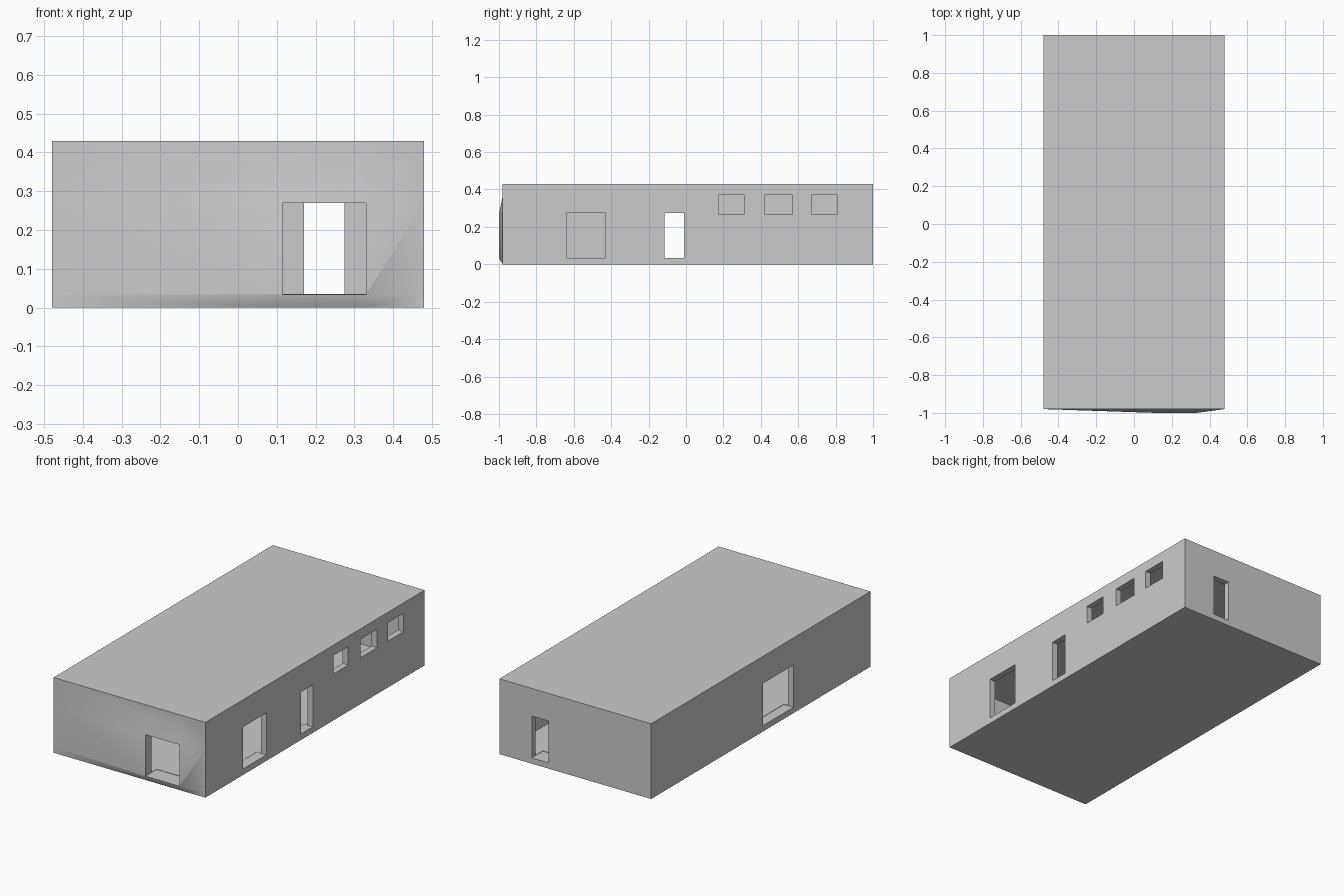
import bpy, bmesh, math
from mathutils import Vector

if "Cube" in bpy.data.objects:
    bpy.data.objects.remove(bpy.data.objects["Cube"])

X0, X1, Y0, Y1, H = -0.48, 0.48, -0.98, 1.0, 0.43
T, FLOOR = 0.035, 0.035          # wall and floor thickness


def box(name, lo, hi):
    bm = bmesh.new()
    bmesh.ops.create_cube(bm, size=1)
    for v in bm.verts:
        v.co = Vector([lo[i] if v.co[i] < 0 else hi[i] for i in range(3)])
    me = bpy.data.meshes.new(name)
    bm.to_mesh(me)
    bm.free()
    ob = bpy.data.objects.new(name, me)
    bpy.context.collection.objects.link(ob)
    return ob


# Building block, with the front face pulled out around its doorway
house = box("building_shell", (X0, Y0, 0), (X1, Y1, H))
bm = bmesh.new()
bm.from_mesh(house.data)
cuts = [((x, 0, 0), (1, 0, 0)) for x in (0.115, 0.33)]
cuts += [((0, 0, z), (0, 0, 1)) for z in (0.033, 0.27, 0.365)]
for co, no in cuts:
    bmesh.ops.bisect_plane(bm, geom=bm.verts[:] + bm.edges[:] + bm.faces[:],
                           plane_co=co, plane_no=no)
for v in bm.verts:
    if v.co.y < Y0 + 0.001 and abs(v.co.x) < 0.47 and 0.02 < v.co.z < 0.3:
        v.co.y = -1.0
bmesh.ops.triangulate(bm, faces=[f for f in bm.faces if f.calc_center_median().y < Y0 - 0.001])
bmesh.ops.recalc_face_normals(bm, faces=bm.faces[:])
bm.to_mesh(house.data)
bm.free()

# Room cavity and openings
cutters = [box("room_cutter", (X0 + T, Y0 + T, FLOOR), (X1 - T, Y1 - T, H - T)),
           box("front_door_cutter", (0.115, -1.1, 0.033), (0.33, -0.9, 0.27)),
           box("back_door_cutter", (0.17, 0.9, 0.033), (0.275, 1.1, 0.272))]
# right wall: wide door, narrow door, three high windows
for y0, y1, z0, z1 in [(-0.64, -0.43, 0.034, 0.274), (-0.115, -0.01, 0.034, 0.274),
                       (0.175, 0.31, 0.265, 0.37), (0.42, 0.57, 0.265, 0.37),
                       (0.67, 0.81, 0.265, 0.37)]:
    cutters.append(box("right_opening_cutter", (0.42, y0, z0), (0.55, y1, z1)))
# left wall: wide door
cutters.append(box("left_door_cutter", (-0.55, -0.285, 0.033), (-0.42, -0.01, 0.275)))

bpy.context.view_layer.objects.active = house
house.select_set(True)
for c in cutters:
    c.hide_render = True
    m = house.modifiers.new("cut", 'BOOLEAN')
    m.operation, m.solver, m.object = 'DIFFERENCE', 'EXACT', c
    bpy.ops.object.modifier_apply(modifier=m.name)
for c in cutters:
    bpy.data.objects.remove(c)

bpy.ops.object.shade_smooth_by_angle(angle=math.radians(40))
